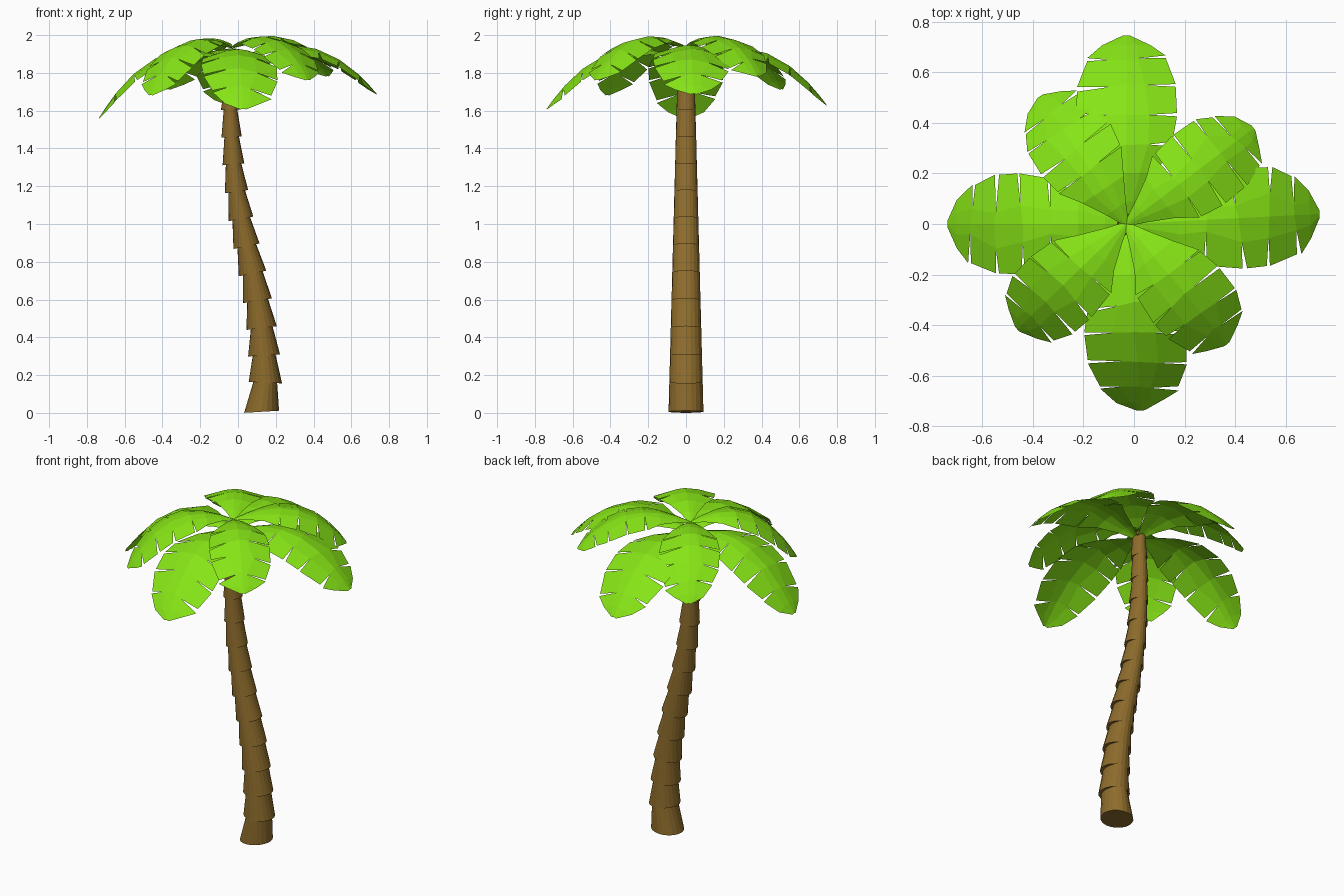
import bpy, bmesh, math, random
from mathutils import Vector

if "Cube" in bpy.data.objects:
    bpy.data.objects.remove(bpy.data.objects["Cube"])

random.seed(4)


def material(name, color):
    m = bpy.data.materials.new(name)
    m.diffuse_color = (*color, 1)
    m.use_nodes = True
    m.node_tree.nodes["Principled BSDF"].inputs["Base Color"].default_value = m.diffuse_color
    return m


def finish(bm, name, mat):
    me = bpy.data.meshes.new(name)
    bm.to_mesh(me)
    bm.free()
    me.materials.append(mat)
    ob = bpy.data.objects.new(name, me)
    bpy.context.collection.objects.link(ob)
    return ob


bark = material("bark", (0.27, 0.15, 0.025))
leaf = material("leaf", (0.24, 0.78, 0.008))

# Trunk: stacked sleeves, wide at the foot, along a leaning path (x of each ring centre)
SIDES = 20
path_x = [.125, .145, .138, .125, .103, .077, .045, .016,
          -.008, -.024, -.034, -.04, -.038, -.034]
path_z = [.006] + [.16 + .1445 * i for i in range(len(path_x) - 1)]


def ring(bm, i, squash=1.0, lift=0.0):
    x, z = path_x[i], path_z[i]
    r = .0925 - .0266 * z
    lo, hi = max(i - 1, 0), min(i + 1, len(path_x) - 1)
    slope = (path_x[hi] - path_x[lo]) / (path_z[hi] - path_z[lo]) if i else -.06
    verts = []
    for k in range(SIDES):
        a = math.tau * k / SIDES
        dx = r * squash * math.cos(a)
        verts.append(bm.verts.new((x + dx, r * math.sin(a), z + lift - slope * dx)))
    return verts


bm = bmesh.new()
rings = [ring(bm, 0)]
for i in range(1, len(path_x)):
    rings.append(ring(bm, i, .7, .008))     # narrow top of the sleeve below
    if i < len(path_x) - 1:
        rings.append(ring(bm, i))           # wide foot of the next sleeve
for a, b in zip(rings, rings[1:]):
    for k in range(SIDES):
        n = (k + 1) % SIDES
        bm.faces.new((a[k], a[n], b[n], b[k]))
bm.faces.new(rings[0][::-1])
bm.faces.new(rings[-1])
finish(bm, "trunk", bark)

# Frond outline: (distance along, half width); the middle rows carry slits
ROWS = [(0, .012), (.12, .055), (.27, .115), (.42, .182), (.58, .2),
        (.74, .195), (.87, .155), (.95, .095), (1, .015)]
SLITS = range(3, 7)


def frond(name, angle, base, length, width, rise, fall):
    bm = bmesh.new()
    ca, sa = math.cos(angle), math.sin(angle)

    def point(t, v, drop):
        u = t * length
        z = base + rise * t - fall * t ** 2.5 - drop
        return bm.verts.new((-.03 + u * ca - v * sa, u * sa + v * ca, z))

    rib = [point(t, 0, 0) for t, w in ROWS]
    for side in (1, -1):
        mid, near, far = [], [], []
        for i, (t, w) in enumerate(ROWS):
            w *= width
            slit = i in SLITS
            f = random.uniform(.2, .5) if slit else .45
            shift = random.uniform(-.03, .03) if slit else 0
            gap = random.uniform(.006, .013) if slit else 0
            drop = .25 * w
            mid.append(point(t + shift * .5, side * w * f, drop * f ** 1.6))
            near.append(point(t + shift - gap, side * w, drop))
            far.append(point(t + shift + gap, side * w, drop) if slit else near[-1])
        for i in range(len(ROWS) - 1):
            bm.faces.new((rib[i], rib[i + 1], mid[i + 1], mid[i]))
            bm.faces.new((mid[i], mid[i + 1], near[i + 1], far[i]))
    bm.normal_update()
    for f in bm.faces:
        if f.normal.z < 0:
            f.normal_flip()
    finish(bm, name, leaf)


# Crown: four long low fronds and four shorter diagonal ones above them
LOW, HIGH = 1.87, 1.934
fronds = [  # name, degrees, base height, length, width scale, rise, fall
    ("frond_right", 3, LOW, .765, 1.0, .32, .50),
    ("frond_back", 90, LOW, .745, 1.0, .29, .53),
    ("frond_left", 180, LOW, .707, 1.0, .26, .57),
    ("frond_front", -85.5, LOW, .74, 1.0, .28, .54),
    ("frond_back_right", 37, HIGH, .63, .85, .26, .41),
    ("frond_back_left", 124, HIGH, .61, .85, .24, .46),
    ("frond_front_left", 224, HIGH, .60, .85, .24, .49),
    ("frond_front_right", -50, HIGH, .62, .85, .26, .43),
]
for name, deg, *shape in fronds:
    frond(name, math.radians(deg), *shape)
